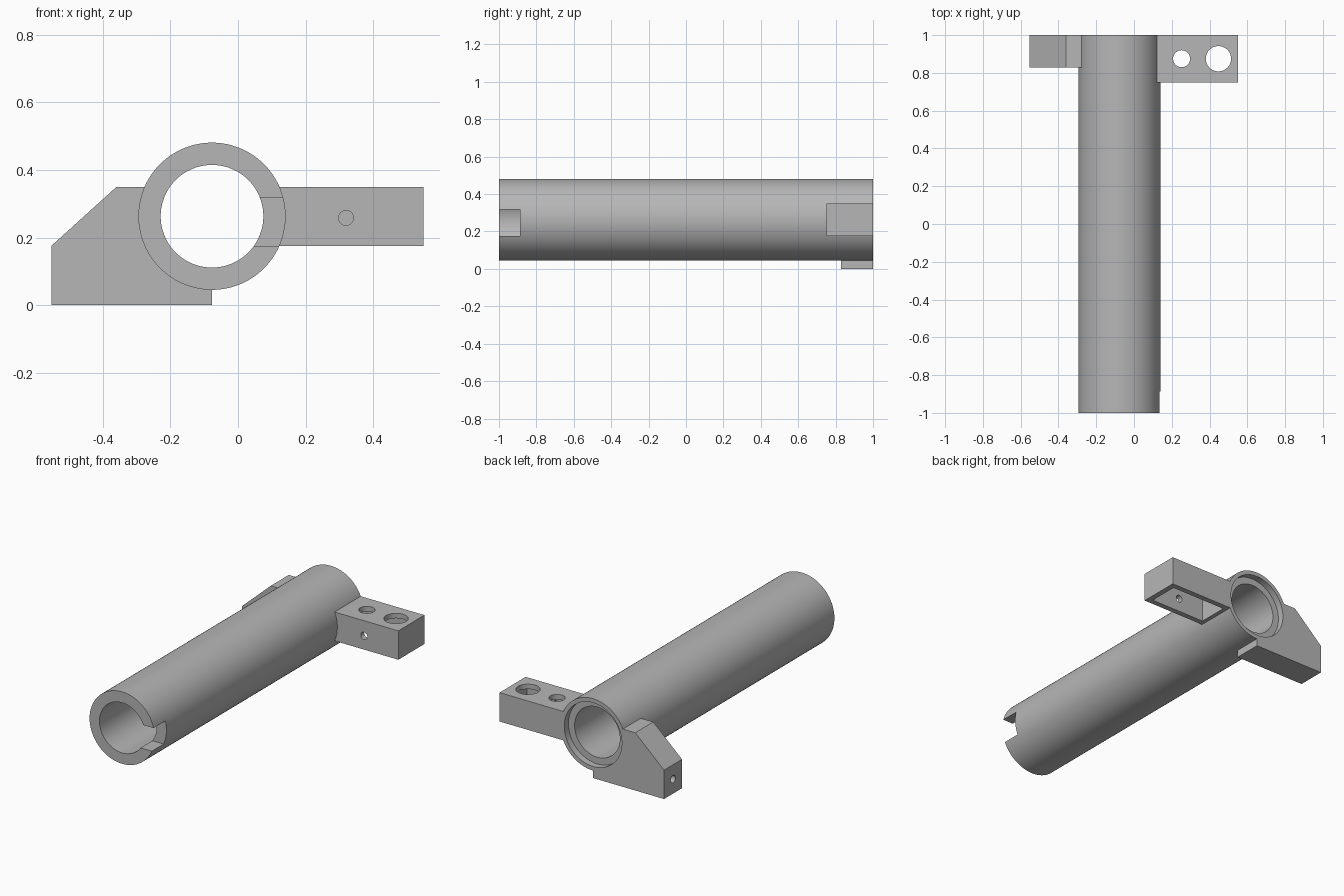
import bpy, bmesh, math
from mathutils import Matrix, Vector

cube = bpy.data.objects.get("Cube")
if cube:
    bpy.data.objects.remove(cube, do_unlink=True)

grey = bpy.data.materials.new("plain grey")
grey.use_nodes = True
grey.diffuse_color = (0.47, 0.47, 0.47, 1)
grey.node_tree.nodes["Principled BSDF"].inputs["Base Color"].default_value = grey.diffuse_color

AXIS_X, AXIS_Z = -0.077, 0.263      # barrel centre line
OUTER, BORE, RECESS = 0.218, 0.152, 0.193


def finish(name, bm):
    bmesh.ops.recalc_face_normals(bm, faces=bm.faces)
    mesh = bpy.data.meshes.new(name)
    bm.to_mesh(mesh)
    bm.free()
    obj = bpy.data.objects.new(name, mesh)
    bpy.context.collection.objects.link(obj)
    mesh.materials.append(grey)
    return obj


def box(name, low, high):
    low, high = Vector(low), Vector(high)
    bm = bmesh.new()
    bmesh.ops.create_cube(bm, size=1)
    bmesh.ops.scale(bm, vec=high - low, verts=bm.verts)
    bmesh.ops.translate(bm, vec=(low + high) / 2, verts=bm.verts)
    return finish(name, bm)


def rod(name, start, end, radius, sides=48):
    start, end = Vector(start), Vector(end)
    span = end - start
    turn = span.to_track_quat("Z", "Y").to_matrix().to_4x4()
    bm = bmesh.new()
    bmesh.ops.create_cone(bm, cap_ends=True, segments=sides, radius1=radius, radius2=radius,
                          depth=span.length,
                          matrix=Matrix.Translation((start + end) / 2) @ turn)
    return finish(name, bm)


def along_barrel(name, y0, y1, radius):
    return rod(name, (AXIS_X, y0, AXIS_Z), (AXIS_X, y1, AXIS_Z), radius, 128)


def cut(obj, cutters):
    """Subtract every cutter, then smooth the round surfaces."""
    bpy.ops.object.select_all(action="DESELECT")
    bpy.context.view_layer.objects.active = obj
    obj.select_set(True)
    for cutter in cutters:
        mod = obj.modifiers.new("cut", "BOOLEAN")
        mod.operation, mod.solver, mod.object = "DIFFERENCE", "EXACT", cutter
        bpy.ops.object.modifier_apply(modifier=mod.name)
        bpy.data.objects.remove(cutter, do_unlink=True)
    bpy.ops.object.shade_smooth_by_angle(angle=math.radians(30))


# Barrel: long tube with a stepped back end and a side notch at the front
barrel = along_barrel("barrel", -1, 1, OUTER)
cut(barrel, [
    along_barrel("bore_cutter", -1.1, 1.1, BORE),
    along_barrel("recess_cutter", 0.96, 1.1, RECESS),
    box("notch_cutter", (AXIS_X, -1.1, 0.175), (0.3, -0.887, 0.318)),
])

# Side bracket: box open underneath, with two holes on top and one in front
bracket = box("side_bracket", (0, 0.75, 0.175), (0.55, 1, 0.35))
cut(bracket, [
    along_barrel("bracket_trim", 0.5, 1.1, OUTER - 0.001),
    box("cavity_cutter", (0.147, 0.783, 0.1), (0.517, 0.967, 0.32)),
    rod("small_hole_cutter", (0.252, 0.875, 0.3), (0.252, 0.875, 0.4), 0.045),
    rod("large_hole_cutter", (0.447, 0.875, 0.3), (0.447, 0.875, 0.4), 0.067),
    rod("front_hole_cutter", (0.32, 0.7, 0.258), (0.32, 0.85, 0.258), 0.022),
])

# Foot: sloped block on the other side with a screw hole in its end
bm = bmesh.new()
profile = [(-0.553, 0), (AXIS_X, 0), (AXIS_X, 0.35), (-0.36, 0.35), (-0.553, 0.175)]
face = bm.faces.new([bm.verts.new((x, 0.828, z)) for x, z in profile])
side = bmesh.ops.extrude_face_region(bm, geom=[face])
bmesh.ops.translate(bm, vec=(0, 0.172, 0),
                    verts=[v for v in side["geom"] if isinstance(v, bmesh.types.BMVert)])
foot = finish("foot", bm)
cut(foot, [
    along_barrel("foot_trim", 0.5, 1.1, OUTER - 0.001),
    rod("screw_hole_cutter", (-0.6, 0.914, 0.088), (-0.3, 0.914, 0.088), 0.022),
])
